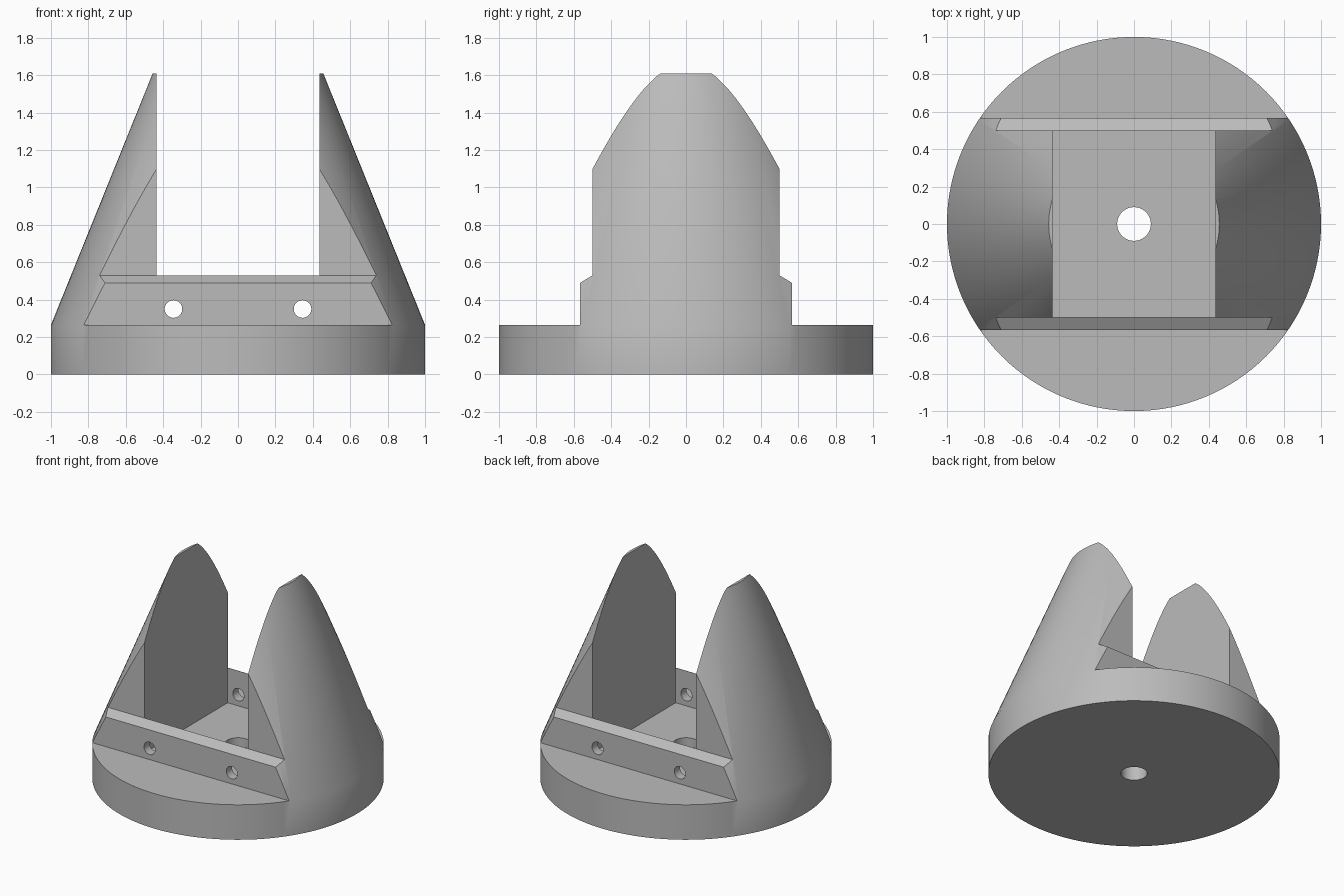
import bpy
import bmesh
import math
from mathutils import Matrix

if "Cube" in bpy.data.objects:
    bpy.data.objects.remove(bpy.data.objects["Cube"])

BASE_TOP, TOP = 0.265, 1.61
LIP_LOW, LIP_HIGH = 0.49, 0.53
LIP_OUT, LIP_IN = 0.566, 0.5
SLOT = 0.435

grey = bpy.data.materials.new("plain grey")
grey.use_nodes = True
grey.diffuse_color = (0.5, 0.5, 0.5, 1)
grey.node_tree.nodes["Principled BSDF"].inputs["Base Color"].default_value = (0.5, 0.5, 0.5, 1)


def make_object(name, bm):
    bmesh.ops.recalc_face_normals(bm, faces=bm.faces[:])
    mesh = bpy.data.meshes.new(name)
    bm.to_mesh(mesh)
    bm.free()
    obj = bpy.data.objects.new(name, mesh)
    bpy.context.collection.objects.link(obj)
    return obj


def lathe(name, profile, steps=128):
    """Solid of revolution; the profile starts and ends on the z axis."""
    bm = bmesh.new()
    verts = [bm.verts.new((r, 0, z)) for r, z in profile]
    edges = [bm.edges.new(pair) for pair in zip(verts, verts[1:])]
    bmesh.ops.spin(bm, geom=verts + edges, cent=(0, 0, 0), axis=(0, 0, 1),
                   angle=math.tau, steps=steps, use_merge=True)
    bmesh.ops.remove_doubles(bm, verts=bm.verts[:], dist=1e-5)
    return make_object(name, bm)


def extrude_x(name, profile, half):
    """Prism along x from a (y, z) outline."""
    bm = bmesh.new()
    face = bm.faces.new([bm.verts.new((-half, y, z)) for y, z in profile])
    new = bmesh.ops.extrude_face_region(bm, geom=[face])["geom"]
    bmesh.ops.translate(bm, vec=(2 * half, 0, 0),
                        verts=[v for v in new if isinstance(v, bmesh.types.BMVert)])
    return make_object(name, bm)


def rod(name, radius, length, matrix):
    bm = bmesh.new()
    bmesh.ops.create_cone(bm, cap_ends=True, segments=48, radius1=radius,
                          radius2=radius, depth=length, matrix=matrix)
    return make_object(name, bm)


# Round base running up into a tapered body
body = lathe("clevis_body", [(0, 0), (1, 0), (1, BASE_TOP), (0.456, TOP), (0, TOP)])

# Front and back shelves, leaving a chamfered lip
cutters = []
for side in (-1, 1):
    outline = [(LIP_OUT, BASE_TOP), (1.2, BASE_TOP), (1.2, 1.8),
               (LIP_IN, 1.8), (LIP_IN, LIP_HIGH), (LIP_OUT, LIP_LOW)]
    cutters.append(extrude_x("shelf_cutter", [(side * y, z) for y, z in outline], 1.2))

# Slot between the two prongs, with a pocket inside the lips
inner = LIP_IN - 0.002
half_slot = [(inner, BASE_TOP), (inner, LIP_HIGH), (0.7, LIP_HIGH), (0.7, 1.8)]
cutters.append(extrude_x("slot_cutter",
                         half_slot + [(-y, z) for y, z in reversed(half_slot)], SLOT))

# Centre bore and the screw holes through both lips
cutters.append(rod("bore_cutter", 0.09, 1.0, Matrix.Translation((0, 0, 0.2))))
for x in (-0.345, 0.345):
    place = Matrix.Translation((x, 0, 0.35)) @ Matrix.Rotation(math.pi / 2, 4, "X")
    cutters.append(rod("screw_hole_cutter", 0.047, 2.4, place))

bpy.ops.object.select_all(action="DESELECT")
bpy.context.view_layer.objects.active = body
body.select_set(True)
for cutter in cutters:
    cutter.hide_render = True
    mod = body.modifiers.new("cut", "BOOLEAN")
    mod.operation = "DIFFERENCE"
    mod.solver = "EXACT"
    mod.object = cutter
    bpy.ops.object.modifier_apply(modifier=mod.name)
for cutter in cutters:
    bpy.data.objects.remove(cutter)

body.data.materials.clear()
body.data.materials.append(grey)
bpy.ops.object.shade_smooth_by_angle(angle=math.radians(30))
